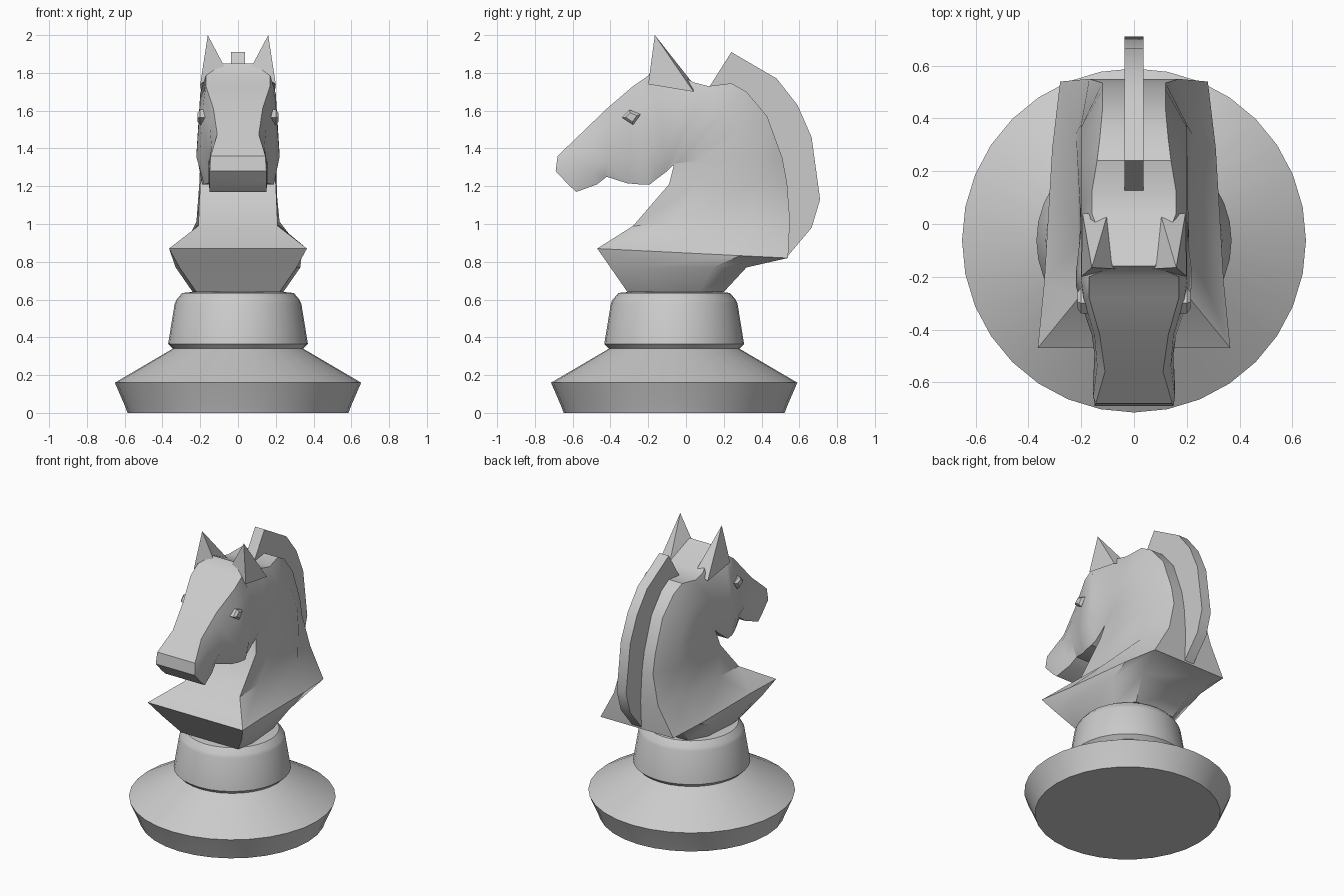
import bpy, bmesh, math


def finish(name, bm, angle=30):
    bmesh.ops.recalc_face_normals(bm, faces=bm.faces)
    me = bpy.data.meshes.new(name)
    bm.to_mesh(me)
    bm.free()
    ob = bpy.data.objects.new(name, me)
    bpy.context.collection.objects.link(ob)
    bpy.ops.object.select_all(action='DESELECT')
    ob.select_set(True)
    bpy.context.view_layer.objects.active = ob
    if angle:
        bpy.ops.object.shade_smooth_by_angle(angle=math.radians(angle))
    return ob


def loft(name, rings, angle=30):
    """Skin closed rings of points and cap both ends."""
    bm = bmesh.new()
    vs = [[bm.verts.new(p) for p in r] for r in rings]
    n = len(vs[0])
    for a, b in zip(vs, vs[1:]):
        for i in range(n):
            j = (i + 1) % n
            bm.faces.new((a[i], a[j], b[j], b[i]))
    bm.faces.new(vs[0])
    bm.faces.new(vs[-1])
    return finish(name, bm, angle)


# Turned pedestal
profile = [(.585, 0), (.6, .04), (.652, .16), (.345, .34), (.37, .365),
           (.335, .58), (.325, .6), (.295, .635), (.22, .642)]
N = 32
loft("pedestal", [[(r * math.cos(2 * math.pi * i / N),
                    -.0625 + r * math.sin(2 * math.pi * i / N), z)
                   for i in range(N)] for r, z in profile])

# Neck and head: rungs from the front/lower outline to the back/upper outline
# (front y, z, back y, z, then four half widths from front to back)
rungs = [
    (-.31, .64, .20, .64, .22, .24, .22, .15),
    (-.40, .77, .32, .77, .31, .33, .30, .20),
    (-.47, .87, .54, .82, .365, .34, .31, .28),
    (-.28, .99, .55, 1.02, .21, .21, .22, .17),
    (-.09, 1.21, .535, 1.22, .20, .205, .20, .12),
    (-.06, 1.33, .51, 1.35, .18, .20, .20, .12),
    (-.07, 1.31, .43, 1.57, .18, .20, .20, .12),
    (-.10, 1.28, .32, 1.70, .18, .20, .20, .13),
    (-.12, 1.265, .24, 1.745, .18, .20, .20, .14),
    (-.14, 1.25, .12, 1.73, .18, .205, .20, .16),
    (-.16, 1.235, .04, 1.75, .18, .21, .20, .16),
    (-.19, 1.21, -.16, 1.85, .19, .22, .20, .08),
    (-.25, 1.21, -.20, 1.785, .18, .22, .20, .17),
    (-.31, 1.215, -.28, 1.73, .16, .20, .19, .17),
    (-.42, 1.25, -.42, 1.61, .12, .16, .15, .13),
    (-.47, 1.21, -.56, 1.475, .13, .15, .14, .11),
    (-.58, 1.17, -.68, 1.36, .15, .155, .155, .145),
    (-.62, 1.205, -.69, 1.28, .15, .15, .15, .15),
]
rings = []
for fy, fz, by, bz, *w in rungs:
    pts = [(w[k], fy + (by - fy) * t, fz + (bz - fz) * t)
           for k, t in enumerate((0, .25, .75, 1))]
    rings.append(pts + [(-x, y, z) for x, y, z in reversed(pts)])
loft("neck_and_head", rings, 35)

# Mane crest: flat extruded strip
crest = [(.12, 1.72), (.24, 1.91), (.48, 1.77), (.59, 1.63), (.665, 1.46),
         (.71, 1.13), (.665, .98), (.53, .82), (.5, 1.0), (.47, 1.3),
         (.39, 1.55), (.27, 1.69)]
loft("mane", [[(x, y, z) for y, z in crest] for x in (-.036, .036)])

for side, s in (("right", 1), ("left", -1)):
    # Pointed ear
    bm = bmesh.new()
    base = [bm.verts.new((s * x, y, z)) for x, y, z in
            [(.07, -.17, 1.83), (.2, -.2, 1.74), (.195, .04, 1.7), (.1, .04, 1.74)]]
    tip = bm.verts.new((s * .16, -.165, 2.0))
    for i in range(4):
        bm.faces.new((base[i], base[(i + 1) % 4], tip))
    bm.faces.new(base)
    finish("ear_" + side, bm, 0)

    # Diamond-shaped eye
    loft("eye_" + side, [[(s * x, -.29 + y * k, 1.565 + z * k) for y, z in
                          [(-.05, 0), (.01, -.04), (.05, .015), (-.01, .04)]]
                         for x, k in ((.15, 1), (.2, 1), (.215, .6))])
